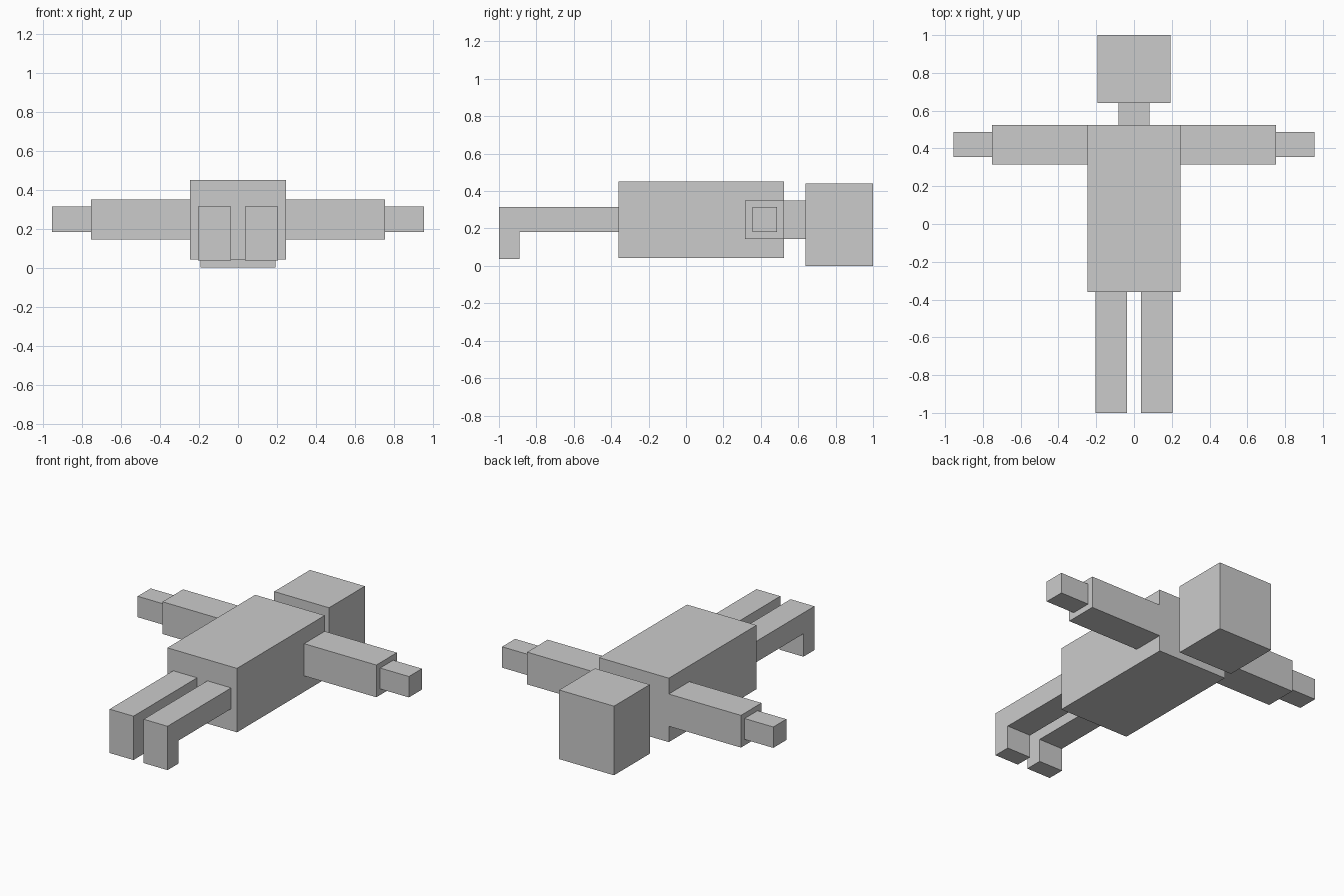
import bpy, bmesh
from mathutils import Vector

if "Cube" in bpy.data.objects:
    bpy.data.objects.remove(bpy.data.objects["Cube"])


def box(name, x, y, z):
    """Box spanning the given (min, max) ranges."""
    bm = bmesh.new()
    bmesh.ops.create_cube(bm, size=1)
    lo, hi = Vector((x[0], y[0], z[0])), Vector((x[1], y[1], z[1]))
    for v in bm.verts:
        v.co = Vector([lo[i] if v.co[i] < 0 else hi[i] for i in range(3)])
    return finish(name, bm)


def side_profile(name, points, x):
    """Closed (y, z) outline extruded along x."""
    bm = bmesh.new()
    face = bm.faces.new([bm.verts.new((x[0], py, pz)) for py, pz in points])
    ext = bmesh.ops.extrude_face_region(bm, geom=[face], use_keep_orig=True)
    moved = [g for g in ext["geom"] if isinstance(g, bmesh.types.BMVert)]
    bmesh.ops.translate(bm, verts=moved, vec=(x[1] - x[0], 0, 0))
    return finish(name, bm)


def finish(name, bm):
    bmesh.ops.recalc_face_normals(bm, faces=bm.faces)
    mesh = bpy.data.meshes.new(name)
    bm.to_mesh(mesh)
    bm.free()
    obj = bpy.data.objects.new(name, mesh)
    bpy.context.collection.objects.link(obj)
    return obj


# Body, neck and head lying along y
box("torso", (-0.245, 0.245), (-0.36, 0.523), (0.043, 0.45))
box("neck", (-0.083, 0.083), (0.523, 0.64), (0.144, 0.349))
box("head", (-0.193, 0.193), (0.64, 1.0), (0.0, 0.44))

# Limbs on both sides
leg_outline = [(-1.0, 0.036), (-0.89, 0.036), (-0.89, 0.182),
               (-0.36, 0.182), (-0.36, 0.315), (-1.0, 0.315)]
for side, s in (("left", -1), ("right", 1)):
    def span(a, b):
        return sorted((s * a, s * b))
    box(side + "_arm", span(0.245, 0.753), (0.316, 0.523), (0.144, 0.349))
    box(side + "_hand", span(0.753, 0.955), (0.355, 0.486), (0.182, 0.315))
    side_profile(side + "_leg_and_foot", leg_outline, span(0.036, 0.204))
